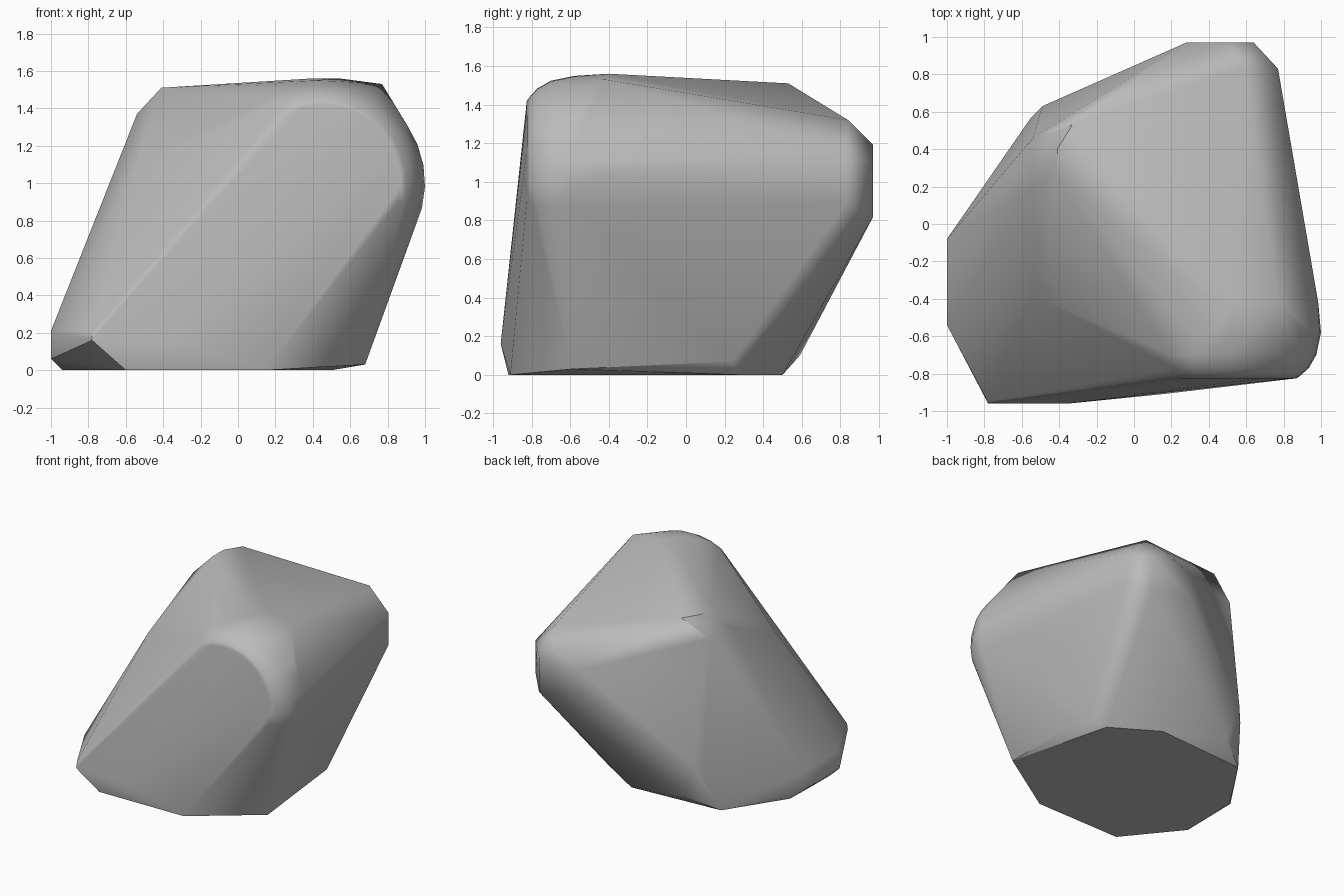
import bpy
import bmesh
from math import cos, sin, radians
from mathutils import Vector

default_cube = bpy.data.objects.get("Cube")
if default_cube:
    bpy.data.objects.remove(default_cube, do_unlink=True)


def flat_material(name, colour):
    material = bpy.data.materials.new(name)
    material.use_nodes = True
    material.diffuse_color = colour
    material.node_tree.nodes["Principled BSDF"].inputs["Base Color"].default_value = colour
    return material


def rounded_shoulder():
    """Rings of a softened dome on the upper front corner."""
    centre_x, centre_z = .45, 1.0
    rings = [(-.825, .42), (-.805, .447), (-.77, .485), (-.7, .525), (-.58, .55)]
    points = []
    for depth, radius in rings:
        for degrees in range(-14, 125, 12):
            angle = radians(degrees)
            points.append((centre_x + radius * cos(angle), depth,
                           centre_z + radius * sin(angle)))
    return points


# Corner points of the boulder, grouped by the side they shape
underside = [(.15, -.91, 0), (-.6, -.92, 0), (-.94, -.5, 0), (-.93, -.01, 0),
             (-.63, .45, 0), (.14, .5, 0), (.5, .28, 0)]
foot_edge = [(.68, -.59, .03), (.63, .24, .07), (-.4, .59, .1), (-.55, .57, .3), (-.49, .63, .4)]
front_toe = [(-.78, -.96, .16), (-.78, -.95, .21), (-.35, -.96, .16)]
left_flank = [(-1, -.54, .06), (-1, -.54, .21), (-1, -.08, .06), (-1, -.08, .21), (-.54, -.38, 1.1)]
crown = [(-.54, .2, 1.37), (-.54, .46, 1.37), (-.41, .26, 1.51), (-.41, .4, 1.51),
         (-.33, .53, 1.51), (.4, -.4, 1.56), (.54, -.4, 1.56), (.77, -.42, 1.53)]
back_nose = [(.59, .84, 1.32), (.5, .97, 1.19), (.64, .97, 1.1), (.28, .97, 1.09),
             (.28, .97, .9), (.64, .97, .82), (.77, .83, 1.15), (.77, .83, .89)]
right_flank = [(.88, .05, .75), (.985, -.42, 1.05)]

groups = [underside, foot_edge, front_toe, left_flank, crown,
          back_nose, right_flank, rounded_shoulder()]

# Wrap the corners in one convex shell
shell = bmesh.new()
for group in groups:
    for point in group:
        shell.verts.new(Vector(point))
hull = bmesh.ops.convex_hull(shell, input=shell.verts[:], use_existing_faces=False)
leftover = {item for item in hull["geom_interior"] + hull["geom_unused"]
            if isinstance(item, bmesh.types.BMVert)}
bmesh.ops.delete(shell, geom=list(leftover), context="VERTS")

# Merge nearly coplanar triangles into broad facets
bmesh.ops.dissolve_limit(shell, angle_limit=radians(2),
                         verts=shell.verts[:], edges=shell.edges[:])
bmesh.ops.recalc_face_normals(shell, faces=shell.faces[:])

mesh = bpy.data.meshes.new("boulder")
shell.to_mesh(mesh)
shell.free()
mesh.materials.append(flat_material("stone grey", (.5, .5, .5, 1)))

boulder = bpy.data.objects.new("boulder", mesh)
bpy.context.collection.objects.link(boulder)

# Soft shading across the worn edges, crisp on the hard ones
bpy.ops.object.select_all(action="DESELECT")
boulder.select_set(True)
bpy.context.view_layer.objects.active = boulder
bpy.ops.object.shade_smooth_by_angle(angle=radians(40))

# Keep the flat resting face crisp all round
for face in mesh.polygons:
    if face.normal.z < -.99:
        for loop in face.loop_indices:
            mesh.edges[mesh.loops[loop].edge_index].use_edge_sharp = True

# Let the broad facets dominate the shading
weighting = boulder.modifiers.new("facet_weighting", "WEIGHTED_NORMAL")
weighting.keep_sharp = True
